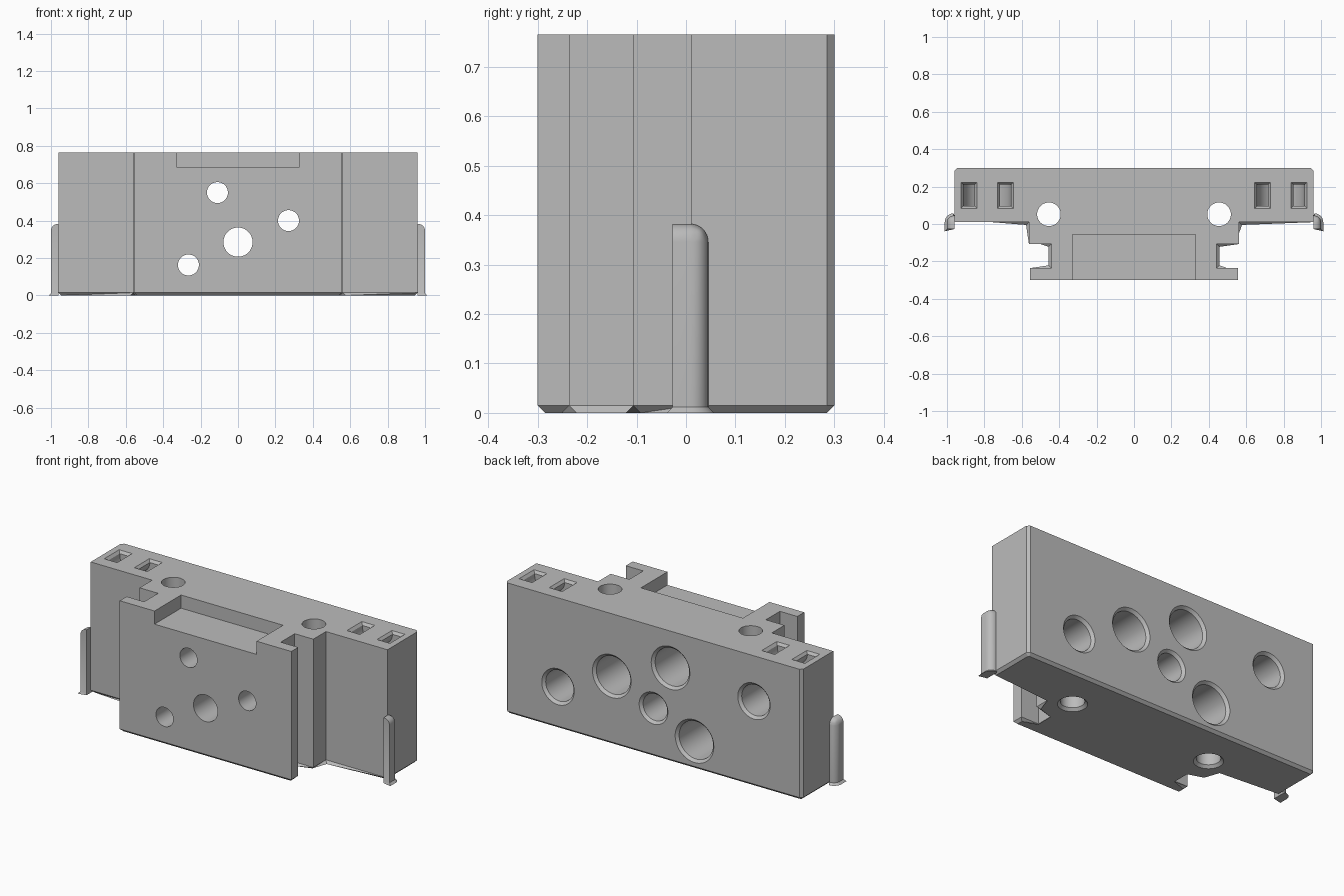
import bpy, bmesh
from math import sin, cos, pi, radians
from mathutils import Vector

if "Cube" in bpy.data.objects:
    bpy.data.objects.remove(bpy.data.objects["Cube"])

HEIGHT, EDGE, BACK, FRONT = 0.765, 0.015, 0.30, -0.30

grey = bpy.data.materials.new("mid_grey")
grey.use_nodes = True
grey.diffuse_color = (0.5, 0.5, 0.5, 1)
grey.node_tree.nodes["Principled BSDF"].inputs["Base Color"].default_value = (0.5, 0.5, 0.5, 1)


def make_object(name, bm):
    bmesh.ops.recalc_face_normals(bm, faces=bm.faces)
    mesh = bpy.data.meshes.new(name)
    bm.to_mesh(mesh)
    bm.free()
    mesh.materials.append(grey)
    obj = bpy.data.objects.new(name, mesh)
    bpy.context.collection.objects.link(obj)
    return obj


def loft(bm, rings):
    """Skin closed rings of points into a capped solid."""
    loops = [[bm.verts.new(p) for p in ring] for ring in rings]
    n = len(loops[0])
    for a, b in zip(loops, loops[1:]):
        for i in range(n):
            j = (i + 1) % n
            bm.faces.new((a[i], a[j], b[j], b[i]))
    bm.faces.new(loops[0])
    bm.faces.new(loops[-1])


def bore(bm, centre, u, v, axis, profile, n=64):
    """Turned cutter: profile holds (radius, distance along axis)."""
    ring = [u * cos(2 * pi * i / n) + v * sin(2 * pi * i / n) for i in range(n)]
    loft(bm, [[centre + axis * t + p * r for p in ring] for r, t in profile])


def smooth(obj):
    bpy.ops.object.select_all(action='DESELECT')
    obj.select_set(True)
    bpy.context.view_layer.objects.active = obj
    bpy.ops.object.shade_smooth_by_angle(angle=radians(30))


X, Y, Z = Vector((1, 0, 0)), Vector((0, 1, 0)), Vector((0, 0, 1))

# Body: wide back plate, stem, neck and front flange as one outline
half = [(0.945, BACK), (0.96, BACK - EDGE), (0.96, 0.01), (0.562, 0.01),
        (0.562, -0.107), (0.442, -0.107), (0.442, -0.236), (0.555, -0.236),
        (0.555, FRONT)]
outline = half + [(-x, y) for x, y in reversed(half)]
bm = bmesh.new()
loft(bm, [[(x, y, z) for x, y in outline] for z in (0, HEIGHT)])
bottom_rim = [e for e in bm.edges if all(v.co.z < 0.001 for v in e.verts)]
bmesh.ops.bevel(bm, geom=bottom_rim, offset=EDGE, segments=1, affect='EDGES')
body = make_object("body", bm)

# All openings gathered in one cutter
bm = bmesh.new()


def mouth(r):
    """Flared opening of a bore, starting just outside the face."""
    return [(r + EDGE + 0.01, -0.01), (r, EDGE)]


# Stepped bores from the back: wide socket, narrow hole out through the front
for x, z in ((-0.11, 0.55), (0.27, 0.40), (-0.265, 0.163)):
    bore(bm, Vector((x, BACK, z)), X, Z, -Y,
         mouth(0.11) + [(0.11, 0.45), (0.056, 0.45), (0.056, 0.62)])
# Straight through bore
bore(bm, Vector((0, BACK, 0.285)), X, Z, -Y, mouth(0.078) + [(0.078, 0.62)])
# Blind bores
for x, z in ((0.618, 0.245), (-0.65, 0.50)):
    bore(bm, Vector((x, BACK, z)), X, Z, -Y, mouth(0.09) + [(0.09, 0.25)])
# Vertical holes, flared at the bottom
for x in (-0.455, 0.455):
    bore(bm, Vector((x, 0.052, 0)), X, Y, Z, mouth(0.063) + [(0.063, 0.80)])

# Recess at the top of the front
loft(bm, [[(x, y, z) for x, y in ((-0.33, -0.4), (0.33, -0.4), (0.33, -0.055), (-0.33, -0.055))]
          for z in (0.688, 0.85)])

# Curved strap channels, each joining a pair of slots in the top
for cx in (-0.785, 0.785):
    def section(angle, lift, grow):
        radial = Vector((cos(angle), 0, -sin(angle)))
        centre = Vector((cx, 0.153, HEIGHT - EDGE + lift)) + radial * 0.0975
        a, b = radial * (0.03 + grow), Y * (0.057 + grow)
        return [centre + a + b, centre + a - b, centre - a - b, centre - a + b]
    steps = 24
    rings = [section(0, EDGE + 0.01, 0.02)]
    rings += [section(pi * i / steps, 0, 0) for i in range(steps + 1)]
    rings += [section(pi, EDGE + 0.01, 0.02)]
    loft(bm, rings)

cutter = make_object("opening_cutter", bm)
cutter.hide_render = True
cut = body.modifiers.new("openings", 'BOOLEAN')
cut.operation, cut.solver, cut.object = 'DIFFERENCE', 'EXACT', cutter
bpy.context.view_layer.objects.active = body
bpy.ops.object.modifier_apply(modifier=cut.name)
bpy.data.objects.remove(cutter)
smooth(body)

# Side ribs: rounded on the outer, back and top edges, chamfered at the foot
for side, name in ((1, "left_rib"), (-1, "right_rib")):
    bm = bmesh.new()
    loft(bm, [[(side * x, y, z) for x, y in ((0.96, -0.027), (1, -0.027), (1, 0.045), (0.96, 0.045))]
              for z in (0, 0.382)])

    def outer(e): return all(abs(v.co.x) > 0.99 for v in e.verts)
    def back(e): return all(v.co.y > 0.04 for v in e.verts)
    def top(e): return all(v.co.z > 0.38 for v in e.verts)
    def foot(e): return all(v.co.z < 0.001 for v in e.verts)
    rounded = [e for e in bm.edges if outer(e) + back(e) + top(e) == 2]
    bmesh.ops.bevel(bm, geom=rounded, offset=0.036, segments=8, profile=0.5, affect='EDGES')
    rim = [e for e in bm.edges if foot(e) and not all(abs(v.co.x) < 0.961 for v in e.verts)]
    bmesh.ops.bevel(bm, geom=rim, offset=0.012, segments=1, affect='EDGES')
    smooth(make_object(name, bm))
